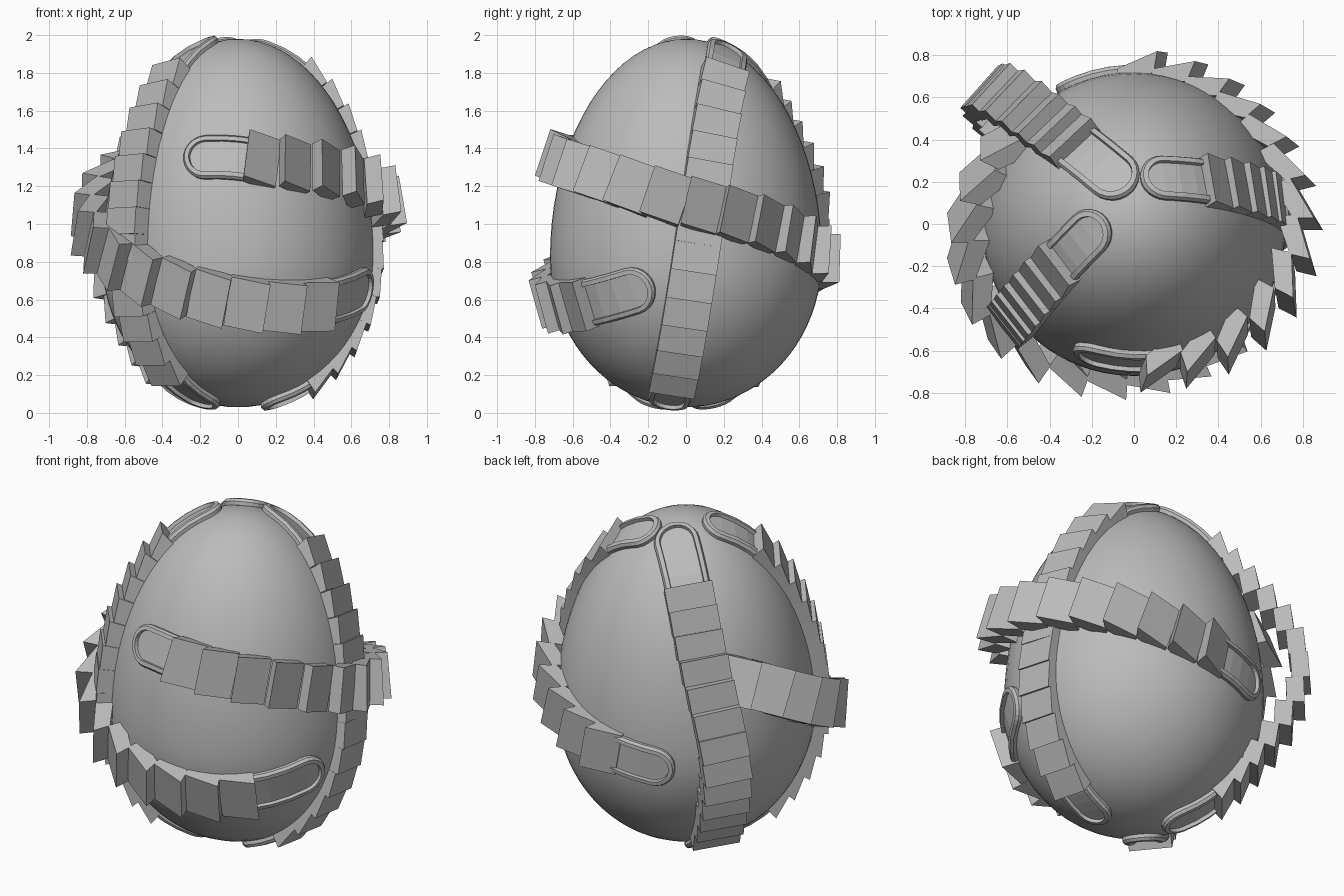
import bpy, bmesh, math
from mathutils import Vector
from mathutils.geometry import interpolate_bezier

if "Cube" in bpy.data.objects:
    bpy.data.objects.remove(bpy.data.objects["Cube"])

grey = bpy.data.materials.new("plain_grey")
grey.use_nodes = True
GREY = (0.5, 0.5, 0.5, 1)
grey.diffuse_color = GREY
grey.node_tree.nodes["Principled BSDF"].inputs["Base Color"].default_value = GREY

# Egg: wide ellipsoid, taller above its belly line than below
RADIUS, UPPER, LOWER = 0.72, 1.16, 0.79
CENTRE = Vector((0, 0, 0.82))
PAD_OVERLAP, RIM, BLOCK_DEPTH = 0.03, 0.035, 0.1


def half_height(z):
    return UPPER if z > 0 else LOWER


def on_egg(p):
    d = Vector(p) - CENTRE
    scaled = Vector((d.x / RADIUS, d.y / RADIUS, d.z / half_height(d.z)))
    return CENTRE + d / scaled.length


def normal(p):
    d = p - CENTRE
    return Vector((d.x / RADIUS**2, d.y / RADIUS**2, d.z / half_height(d.z)**2)).normalized()


def finish(bm, name, smooth=False):
    bmesh.ops.recalc_face_normals(bm, faces=bm.faces)
    mesh = bpy.data.meshes.new(name)
    bm.to_mesh(mesh)
    bm.free()
    mesh.materials.append(grey)
    for f in mesh.polygons:
        f.use_smooth = smooth
    obj = bpy.data.objects.new(name, mesh)
    bpy.context.collection.objects.link(obj)


class Track:
    """Smooth path over the egg, measured by length."""

    def __init__(self, points):
        pts = [on_egg(p) for p in points]
        pts = [2 * pts[0] - pts[1]] + pts + [2 * pts[-1] - pts[-2]]
        self.samples = []
        for a, b, c, d in zip(pts, pts[1:], pts[2:], pts[3:]):
            curve = interpolate_bezier(b, b + (c - a) / 6, c - (d - b) / 6, c, 40)
            self.samples += [on_egg(q) for q in curve[:-1]]
        self.samples.append(pts[-2])
        self.at = [0]
        for a, b in zip(self.samples, self.samples[1:]):
            self.at.append(self.at[-1] + (b - a).length)
        self.length = self.at[-1]

    def point(self, s):
        i = 0
        while i < len(self.at) - 2 and self.at[i + 1] < s:
            i += 1
        t = (s - self.at[i]) / (self.at[i + 1] - self.at[i])
        return self.samples[i].lerp(self.samples[i + 1], t)

    def frame(self, s):
        p = self.point(s)
        n = normal(p)
        t = self.point(min(s + 0.03, self.length)) - self.point(max(s - 0.03, 0))
        return p, n, n.cross(t).normalized()

    def spot(self, s, w, off):
        p, n, side = self.frame(s)
        q = on_egg(p + side * w)
        return q + normal(q) * off


def end_pad(name, track, size, half, flip=False):
    """Round-ended pad: raised rim around a sunken panel."""
    bm = bmesh.new()

    def ring(r, off):
        arc = [(half - r * math.cos(a), r * math.sin(a))
               for a in (math.radians(15 * k) for k in range(7))]
        arc += [(half + (size - half) * k / 3, r) for k in (1, 2, 3)]
        outline = [(s, -w) for s, w in reversed(arc[1:])] + arc
        return [bm.verts.new(track.spot(track.length - s if flip else s, w, off)) for s, w in outline]

    loops = [ring(half, -RIM), ring(half, 0.02), ring(half - 0.012, RIM),
             ring(half - RIM, RIM), ring(half - RIM, 0.014)]
    for a, b in zip(loops, loops[1:]):
        for i in range(len(a) - 1):
            bm.faces.new((a[i], a[i + 1], b[i + 1], b[i]))
    inner = loops[-1]
    m = len(inner) // 2
    bm.faces.new(inner[m - 1:m + 2])
    for k in range(1, m):
        bm.faces.new((inner[m - k], inner[m + k], inner[m + k + 1], inner[m - k - 1]))
    finish(bm, name)


def step_run(name, track, start, stop, count, half, lift, tilt):
    """Row of tilted blocks; lift is (base, extra, peak, spread), tilt runs from first to last."""
    bm = bmesh.new()
    base, extra, peak, spread = lift
    pitch = (stop - start) / count
    for k in range(count):
        s, u = start + k * pitch, (k + 0.5) / count
        side = track.frame(s + pitch / 2)[2] * half
        height = base + extra * math.exp(-((u - peak) / spread)**2)
        lean = (tilt[0] + (tilt[1] - tilt[0]) * u) / 2
        ends = []
        for at, off in ((s, height + lean), (s + pitch, height - lean)):
            p, n, _ = track.frame(at)
            outer, inner = p + n * off, p + n * (off - BLOCK_DEPTH)
            ends.append([bm.verts.new(c) for c in (outer - side, outer + side, inner + side, inner - side)])
        a, b = ends
        bm.faces.new(a)
        bm.faces.new(b)
        for i in range(4):
            bm.faces.new((a[i - 1], a[i], b[i], b[i - 1]))
    finish(bm, name)


def band(name, points, count, half, lift, tilt, pad=0.36, far_pad=0.36):
    track = Track(points)
    stop = track.length
    end_pad(name + "_start_pad", track, pad, half - 0.01)
    if far_pad:
        end_pad(name + "_end_pad", track, far_pad, half - 0.01, flip=True)
        stop -= far_pad - PAD_OVERLAP
    step_run(name + "_steps", track, pad - PAD_OVERLAP, stop, count, half, lift, tilt)


bm = bmesh.new()
bmesh.ops.create_uvsphere(bm, u_segments=64, v_segments=40, radius=1)
for v in bm.verts:
    v.co = CENTRE + Vector((v.co.x * RADIUS, v.co.y * RADIUS, v.co.z * half_height(v.co.z)))
finish(bm, "egg", smooth=True)

# Three bands from crown to base, blocks leaning upright like stairs
STAIR = (0.045, -0.045)
band("left_band", [(.03, .22, 1.95), (.57, .15, 1.5), (.7, .03, .7), (.12, -.1, .04)],
     count=13, half=.122, lift=(.045, 0, .5, .3), tilt=STAIR, far_pad=.3)
band("front_right_band", [(-.13, .03, 1.96), (-.48, -.35, 1.4), (-.56, -.45, .7), (-.12, -.1, .04)],
     count=13, half=.122, lift=(.05, .03, .5, .3), tilt=STAIR)
band("back_right_band", [(-.01, .15, 1.96), (-.44, .48, 1.4), (-.53, .44, .7), (-.15, .06, .04)],
     count=13, half=.135, lift=(.045, .22, .47, .25), tilt=STAIR, pad=.44)

# Two belts around the sides, blocks leaning like ratchet teeth
band("upper_belt", [(-.3, -.62, 1.37), (.3, -.6, 1.31), (.7, -.05, 1.12), (.3, .66, .87), (-.36, .62, .73)],
     count=13, half=.13, lift=(.06, .08, .4, .27), tilt=(.1, .09))
band("lower_belt", [(.7, -.17, .68), (.33, -.6, .57), (-.35, -.63, .68), (-.7, -.1, .98), (-.5, .44, 1.28)],
     count=12, half=.135, lift=(.06, .08, .65, .3), tilt=(.05, .1), pad=.45, far_pad=0)
